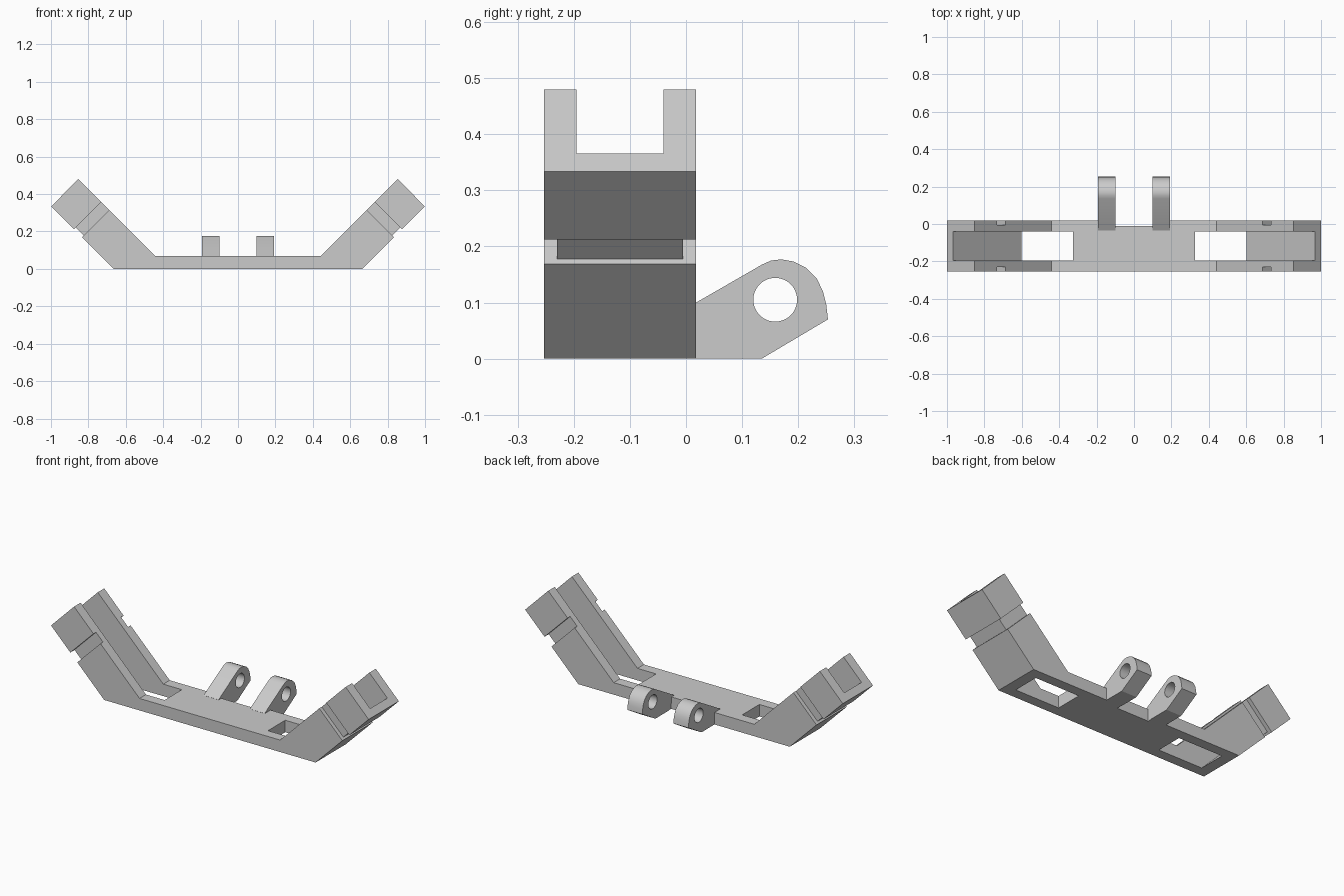
import bpy, bmesh, math
from mathutils import Vector

if "Cube" in bpy.data.objects:
    bpy.data.objects.remove(bpy.data.objects["Cube"], do_unlink=True)

grey = bpy.data.materials.new("plain grey")
grey.use_nodes = True
COLOUR = (0.6, 0.6, 0.6, 1)
grey.diffuse_color = COLOUR
grey.node_tree.nodes["Principled BSDF"].inputs["Base Color"].default_value = COLOUR


def prism(name, points, axis, low, high):
    """Extrude a 2D profile along x (points are y, z) or y (points are x, z)."""
    bm = bmesh.new()
    place = (lambda p: (low, p[0], p[1])) if axis == "x" else (lambda p: (p[0], low, p[1]))
    face = bm.faces.new([bm.verts.new(place(p)) for p in points])
    out = bmesh.ops.extrude_face_region(bm, geom=[face])
    shift = Vector((high - low, 0, 0)) if axis == "x" else Vector((0, high - low, 0))
    verts = [g for g in out["geom"] if isinstance(g, bmesh.types.BMVert)]
    bmesh.ops.translate(bm, verts=verts, vec=shift)
    bmesh.ops.recalc_face_normals(bm, faces=bm.faces)
    mesh = bpy.data.meshes.new(name)
    bm.to_mesh(mesh)
    bm.free()
    mesh.materials.append(grey)
    obj = bpy.data.objects.new(name, mesh)
    bpy.context.collection.objects.link(obj)
    return obj


def activate(obj):
    bpy.ops.object.select_all(action="DESELECT")
    obj.select_set(True)
    bpy.context.view_layer.objects.active = obj


def cut(obj, cutter):
    mod = obj.modifiers.new("cut", "BOOLEAN")
    mod.operation, mod.solver, mod.object = "DIFFERENCE", "EXACT", cutter
    activate(obj)
    bpy.ops.object.modifier_apply(modifier=mod.name)
    bpy.data.objects.remove(cutter, do_unlink=True)


FRONT, BACK = -0.253, 0.018

# Bracket body: flat base with two arms rising at 45 degrees
half = [(0.665, 0), (0.999, 0.334), (0.854, 0.48), (0.442, 0.068)]
body = prism("bracket_body", half + [(-x, z) for x, z in reversed(half)], "y", FRONT, BACK)

# Notch in the back edge between the lugs
cut(body, prism("notch_cutter", [(-0.1, -0.1), (0.1, -0.1), (0.1, 0.2), (-0.1, 0.2)],
                "y", -0.01, 0.1))


def strip(start, end):
    """Band across an arm, between two inward depths from its outer face."""
    return [(x - t, z + t) for (x, z), t in
            (((0.834, 0.168), start), ((0.834, 0.168), end),
             ((0.878, 0.212), end), ((0.878, 0.212), start))]


for side in (-1, 1):
    def mirrored(points):
        return [(side * x, z) for x, z in points]

    # Long slot, open at the top of the arm and through the base
    slot = [(0.325, -0.1), (0.502, -0.1), (1.1, 0.498), (1.1, 0.7), (0.325, 0.7)]
    cut(body, prism("slot_cutter", mirrored(slot), "y", -0.195, -0.04))
    # Strap groove around the outer, front and back faces of the arm
    cut(body, prism("outer_groove_cutter", mirrored(strip(-0.05, 0.01)), "y", -0.4, 0.2))
    cut(body, prism("front_groove_cutter", mirrored(strip(-0.05, 0.2)), "y", -0.4, -0.23))
    cut(body, prism("back_groove_cutter", mirrored(strip(-0.05, 0.2)), "y", -0.005, 0.2))

# Hinge lugs with round pin holes
lug_profile = [(-0.034, 0.069), (0.018, 0.1), (0.136, 0.168), (0.152, 0.175), (0.17, 0.177),
               (0.192, 0.173), (0.214, 0.162), (0.233, 0.143), (0.244, 0.12),
               (0.25, 0.096), (0.253, 0.07), (0.135, 0), (0.017, 0)]
circle = [(0.159 + 0.039 * math.cos(a * math.tau / 40),
           0.105 + 0.039 * math.sin(a * math.tau / 40)) for a in range(40)]
for name, low in (("left_lug", 0.098), ("right_lug", -0.192)):
    lug = prism(name, lug_profile, "x", low, low + 0.094)
    cut(lug, prism("pin_hole_cutter", circle, "x", low - 0.1, low + 0.2))
    activate(lug)
    bpy.ops.object.shade_smooth_by_angle(angle=math.radians(25))
